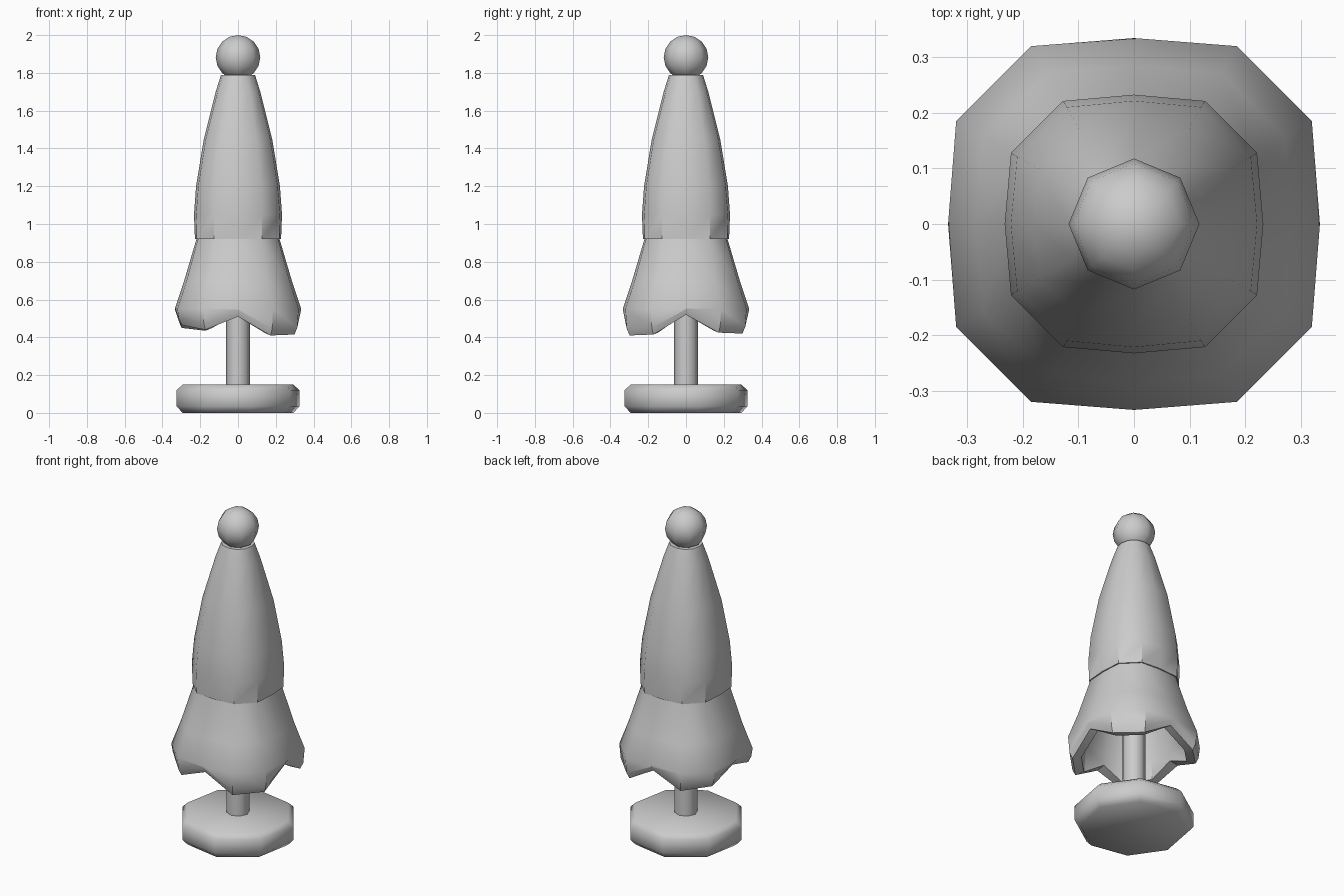
import bpy, bmesh
from math import sin, cos, radians

if "Cube" in bpy.data.objects:
    bpy.data.objects.remove(bpy.data.objects["Cube"])


def finish(name, bm, angle=40):
    bmesh.ops.recalc_face_normals(bm, faces=bm.faces)
    me = bpy.data.meshes.new(name)
    bm.to_mesh(me)
    bm.free()
    ob = bpy.data.objects.new(name, me)
    bpy.context.collection.objects.link(ob)
    bpy.ops.object.select_all(action='DESELECT')
    ob.select_set(True)
    bpy.context.view_layer.objects.active = ob
    bpy.ops.object.shade_smooth_by_angle(angle=radians(angle))
    return ob


def loft(name, rings, angle=40):
    """Skin a list of rings of points and cap both ends."""
    bm = bmesh.new()
    rows = [[bm.verts.new(p) for p in ring] for ring in rings]
    for a, b in zip(rows, rows[1:]):
        n = len(a)
        for i in range(n):
            j = (i + 1) % n
            bm.faces.new((a[i], a[j], b[j], b[i]))
    bm.faces.new(rows[0])
    bm.faces.new(rows[-1])
    return finish(name, bm, angle)


def ngon(n, r, z, turn=0):
    return [(r * cos(radians(turn + 360 * i / n)),
             r * sin(radians(turn + 360 * i / n)), z) for i in range(n)]


# Canopy rings have 12 points: every third one is a seam lying on an axis
# The drop list gives each point's height along the uneven lower hem
drop = [0.52, 0.425, 0.42, 0.52, 0.435, 0.45,
        0.52, 0.465, 0.44, 0.51, 0.41, 0.415]


def folds(seam, flap, z=None, lift=0.0):
    ring = []
    for i in range(12):
        r = seam if i % 3 == 0 else flap
        a = radians(30 * i)
        ring.append((r * cos(a), r * sin(a), drop[i] + lift if z is None else z))
    return ring


# Base with bevelled rims
loft("base", [ngon(8, r, z, 12) for r, z in
              [(0.30, 0.0), (0.332, 0.035), (0.332, 0.12), (0.30, 0.15)]], 50)

# Pole
loft("pole", [ngon(8, 0.064, z) for z in (0.14, 1.80)], 50)

# Upper tied part of the canopy
loft("upper_canopy", [folds(a, b, z) for a, b, z in
     [(0.228, 0.252, 0.92), (0.233, 0.256, 1.05), (0.222, 0.243, 1.20),
      (0.181, 0.197, 1.45), (0.118, 0.125, 1.70), (0.090, 0.093, 1.79)]])

# Flared skirt with a thick hem and hollow inside
loft("lower_canopy",
     [folds(0.205, 0.228, 1.0), folds(0.22, 0.245, 0.92),
      folds(0.285, 0.314, 0.70), folds(0.335, 0.37, 0.55),
      folds(0.334, 0.362, None, 0.035), folds(0.315, 0.345),
      folds(0.26, 0.295, None, 0.01),
      folds(0.25, 0.28, 0.58), folds(0.19, 0.21, 0.80),
      folds(0.05, 0.05, 0.88)])

# Ball on top
bm = bmesh.new()
bmesh.ops.create_uvsphere(bm, u_segments=8, v_segments=8, radius=0.118)
bmesh.ops.translate(bm, verts=bm.verts, vec=(0, 0, 1.882))
finish("ball_finial", bm, 60)
